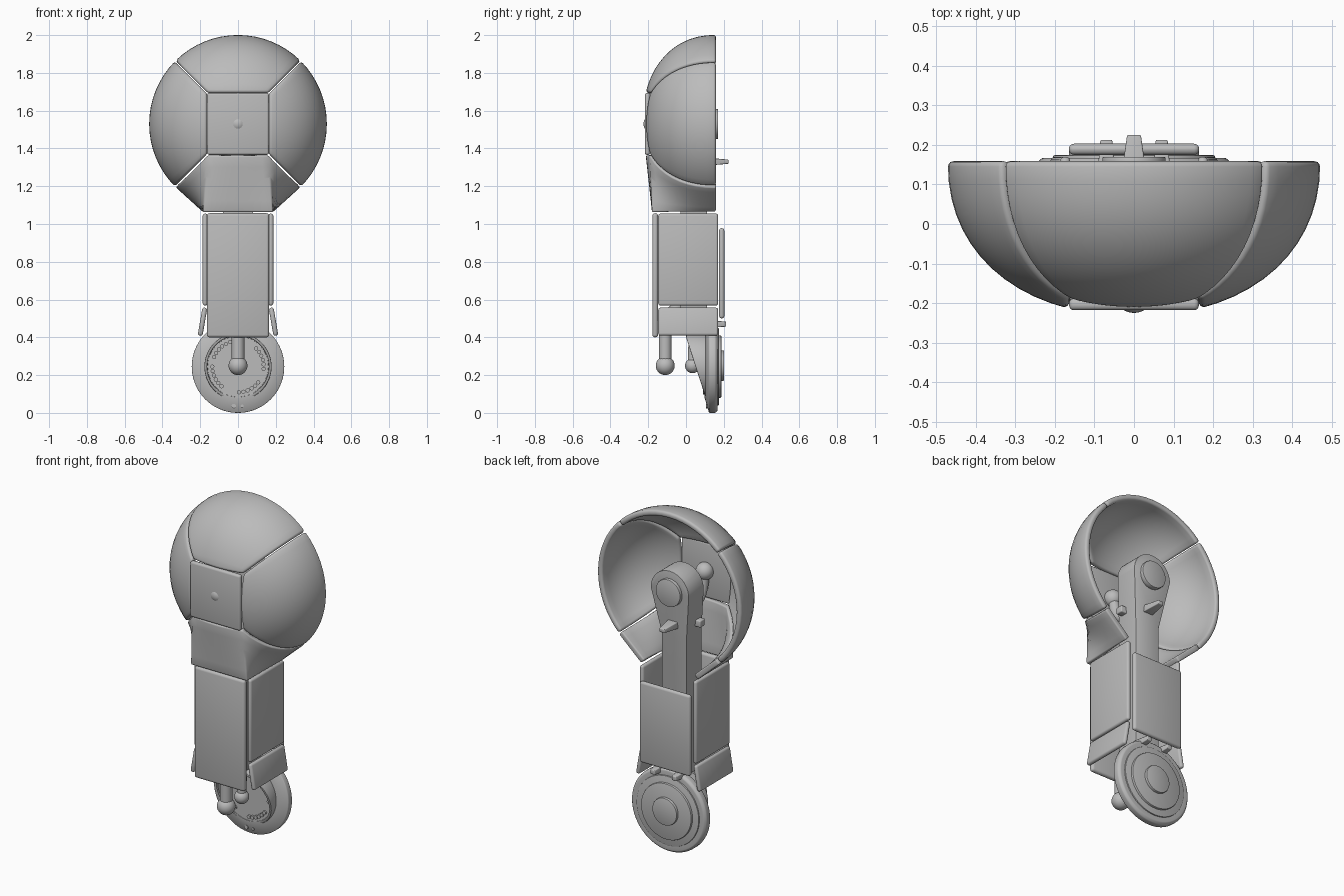
import bpy, bmesh
from math import sin, cos, pi, sqrt, asin, acos, hypot, radians
from mathutils import Vector, Matrix

old = bpy.data.objects.get("Cube")
if old:
    bpy.data.objects.remove(old, do_unlink=True)

grey = bpy.data.materials.new("light_grey")
grey.use_nodes = True
colour = (0.5, 0.5, 0.5, 1)
grey.diffuse_color = colour
grey.node_tree.nodes["Principled BSDF"].inputs["Base Color"].default_value = colour

parts = []
R, DEPTH, RIM_Y, CZ = 0.471, 0.39, 0.158, 1.53   # shoulder dome
FULL = 2.2                                       # dome fullness, 2 is an ellipse
HALF, GAP = 0.168, 0.007                         # centre square, seam width


def add(name, data):
    ob = bpy.data.objects.new(name, data)
    bpy.context.collection.objects.link(ob)
    data.materials.append(grey)
    parts.append(ob)
    return ob


def from_bm(name, bm, bevel=0.0, segments=3):
    me = bpy.data.meshes.new(name)
    bm.to_mesh(me)
    bm.free()
    ob = add(name, me)
    if bevel:
        m = ob.modifiers.new("bevel", "BEVEL")
        m.width, m.segments, m.limit_method = bevel, segments, "ANGLE"
        m.angle_limit = radians(35)
    return ob


def box(name, lo, hi, bevel=0.012, tilt=0.0, taper=1.0):
    lo, hi = Vector(lo), Vector(hi)
    bm = bmesh.new()
    bmesh.ops.create_cube(bm, size=1)
    for v in bm.verts:
        if v.co.y > 0:
            v.co.x *= taper
            v.co.z *= taper
    mid = Matrix.Translation((lo + hi) / 2)
    size = Matrix.Diagonal((*(hi - lo), 1))
    bm.transform(mid @ Matrix.Rotation(tilt, 4, "Y") @ size)
    return from_bm(name, bm, bevel)


def disc(name, x, z, r, y0, y1, bevel=0.0, n=64):
    bm = bmesh.new()
    bmesh.ops.create_cone(bm, cap_ends=True, segments=n, radius1=r, radius2=r, depth=y1 - y0)
    bm.transform(Matrix.Translation((x, (y0 + y1) / 2, z)) @ Matrix.Rotation(pi / 2, 4, "X"))
    return from_bm(name, bm, bevel, 2)


def ball(name, co, r):
    bm = bmesh.new()
    bmesh.ops.create_uvsphere(bm, u_segments=32, v_segments=16, radius=r)
    bm.transform(Matrix.Translation(co))
    return from_bm(name, bm)


def rod(name, points, r):
    cu = bpy.data.curves.new(name, "CURVE")
    cu.dimensions, cu.bevel_depth, cu.bevel_resolution = "3D", r, 5
    cu.use_fill_caps = True
    sp = cu.splines.new("NURBS")
    sp.points.add(len(points) - 1)
    for p, co in zip(sp.points, points):
        p.co = (*co, 1)
    sp.use_endpoint_u, sp.order_u, sp.resolution_u = True, 3, 8
    return add(name, cu)


def shell(name, rows, thick=0.033, turn=0.0):
    """Skin a grid of points, thicken it inwards and round its rim."""
    bm = bmesh.new()
    vs = [[bm.verts.new(p) for p in row] for row in rows]
    for a, b in zip(vs, vs[1:]):
        for i in range(len(a) - 1):
            bm.faces.new((a[i], a[i + 1], b[i + 1], b[i]))
    bm.normal_update()
    centre = Vector((0, RIM_Y, CZ))
    if sum(f.normal.dot(f.calc_center_median() - centre) for f in bm.faces) < 0:
        bmesh.ops.reverse_faces(bm, faces=bm.faces[:])
    pivot = Matrix.Translation(centre)
    bm.transform(pivot @ Matrix.Rotation(turn, 4, "Y") @ pivot.inverted())
    ob = from_bm(name, bm)
    m = ob.modifiers.new("thickness", "SOLIDIFY")
    m.thickness, m.offset, m.use_even_offset = thick, -1, True
    m = ob.modifiers.new("bevel", "BEVEL")
    m.width, m.segments, m.limit_method = 0.013, 3, "ANGLE"
    m.angle_limit = radians(40)
    return ob


def ring(name, profile):
    """Revolve a closed (radius, y) profile about the wheel axis; y may depend on z."""
    bm = bmesh.new()
    loops = []
    for k in range(72):
        a = 2 * pi * k / 72
        loop = []
        for r, y in profile:
            z = WZ + r * sin(a)
            loop.append(bm.verts.new((r * cos(a), y(z) if callable(y) else y, z)))
        loops.append(loop)
    for k in range(72):
        a, b = loops[k - 1], loops[k]
        for i in range(len(profile)):
            bm.faces.new((a[i - 1], a[i], b[i], b[i - 1]))
    bmesh.ops.recalc_face_normals(bm, faces=bm.faces[:])
    return from_bm(name, bm, 0.004, 2)


def dome_y(r):
    return RIM_Y - DEPTH * max(0, 1 - (r / R) ** FULL) ** (1 / FULL)


# Three dome panels around the centre square
T_CORNER = acos(HALF * sqrt(2) / R)


def dome_rows(nu=16, nv=12):
    rows = []
    for j in range(nv + 1):
        v = j / nv
        widest = pi / 4 - asin(GAP / 2 / (R * cos(v * T_CORNER)))
        row = []
        for i in range(nu + 1):
            phi = (2 * i / nu - 1) * widest
            r = R * cos(v * acos(HALF / cos(phi) / R))
            row.append((r * sin(phi), dome_y(r), CZ + r * cos(phi)))
        rows.append(row)
    return rows


for name, turn in (("dome_top", 0), ("dome_left", pi / 2), ("dome_right", -pi / 2)):
    shell(name, dome_rows(), turn=turn)

# Lower collar blends the dome seam into a square sleeve
N = 9
seam, sleeve = [], []
for i in range(N):
    r = R * cos(T_CORNER * i / N)
    seam.append(Vector((-r / sqrt(2) + GAP / 2, dome_y(r), CZ - r / sqrt(2) - GAP / 2)))
    sleeve.append(Vector((-0.185, RIM_Y - 0.338 * i / N, 1.063)))
for i in range(N + 1):
    s = 2 * i / N - 1
    x = s * (HALF - GAP / 2)
    seam.append(Vector((x, dome_y(hypot(x, HALF)), CZ - HALF)))
    sleeve.append(Vector((s * 0.185, -0.18, 1.063)))
flip = Matrix.Diagonal((-1, 1, 1))
seam += [flip @ p for p in reversed(seam[:N])]
sleeve += [flip @ p for p in reversed(sleeve[:N])]
shell("collar", [[a.lerp(b, k / 5) for a, b in zip(seam, sleeve)] for k in range(6)])

# Flat armour plates
box("centre_plate", (-0.164, -0.218, 1.366), (0.164, -0.188, 1.694))
box("front_plate", (-0.165, -0.178, 0.4), (0.165, -0.148, 1.057), 0.014)
box("back_plate", (-0.165, 0.175, 0.5), (0.165, 0.203, 0.978), 0.013)
for side, s in (("left", 1), ("right", -1)):
    x0, x1 = sorted((s * 0.161, s * 0.187))
    box(f"side_plate_{side}", (x0, -0.147, 0.568), (x1, 0.17, 1.055))
    x0, x1 = sorted((s * 0.175, s * 0.201))
    box(f"lower_side_plate_{side}", (x0, -0.147, 0.408), (x1, 0.17, 0.558), tilt=-s * 0.17)
    box(f"lower_latch_{side}", (s * 0.07 - 0.025, 0.1, 0.448), (s * 0.07 + 0.025, 0.213, 0.492), 0.004, taper=0.6)

# Inner arm with a rounded shoulder end, its shaft set further forward
outline = [(0.124 * cos(a), CZ + 0.124 * sin(a)) for a in (pi * k / 24 for k in range(25))]
outline += [(-0.08, 1.25), (-0.08, 0.45), (0.08, 0.45), (0.08, 1.25)]
bm = bmesh.new()
face = bm.faces.new([bm.verts.new((x, 0.012 if z > 1.4 else -0.03, z)) for x, z in outline])
ext = bmesh.ops.extrude_face_region(bm, geom=[face])["geom"]
bmesh.ops.translate(bm, vec=(0, 0.14, 0), verts=[g for g in ext if isinstance(g, bmesh.types.BMVert)])
bmesh.ops.triangulate(bm, faces=[f for f in bm.faces if len(f.verts) > 4])
bmesh.ops.recalc_face_normals(bm, faces=bm.faces[:])
from_bm("inner_arm", bm, 0.01)
disc("shoulder_cap", 0, CZ, 0.08, 0.14, 0.17, 0.004)
box("arm_latch", (-0.035, 0.1, 1.308), (0.035, 0.225, 1.352), 0.004, taper=0.5)
box("arm_crossbar", (-0.125, 0.0, 1.31), (0.125, 0.045, 1.35), 0.006)

# Ball-ended rods
ball("upper_ball", (0, -0.175, CZ), 0.05)
rod("upper_rod", [(0, -0.17, 1.53), (0, -0.16, 1.42), (0, -0.08, 1.36), (0, 0.03, 1.32)], 0.03)
ball("lower_ball", (0, -0.11, 0.25), 0.05)
rod("lower_rod", [(0, -0.11, 0.25), (0, -0.11, 0.42), (0, -0.11, 0.52), (0, 0.02, 0.6)], 0.034)
ball("rear_ball", (0, 0.035, 0.25), 0.04)
rod("rear_rod", [(0, 0.035, 0.25), (0, 0.035, 0.38), (0, 0.05, 0.5)], 0.026)

# Wrist wheel: thin rim, slanted scoop wall in front, stepped discs behind
WZ, WR = 0.245, 0.245


def slant(z):
    return max(0.0, 0.13 - 0.324 * z)


ring("wheel_rim", [(WR, 0.122), (WR, 0.155), (WR - 0.012, 0.167), (0.16, 0.167), (0.16, 0.097)])
ring("wheel_scoop", [(0.178, slant), (0.178, 0.13), (0.163, 0.13), (0.163, slant)])
disc("wheel_plate", 0, WZ, 0.17, 0.1, 0.16)
disc("wheel_back_step", 0, WZ, 0.205, 0.15, 0.174, 0.004)
disc("wheel_back_disc", 0, WZ, 0.165, 0.15, 0.187, 0.005)
disc("wheel_hub", 0, WZ + 0.005, 0.08, 0.17, 0.202, 0.004)
for start in (-88, -5, 108, 180):
    for k in range(6):
        a = radians(start + 10 * k)
        disc("wheel_stud", 0.136 * cos(a), WZ + 0.136 * sin(a), 0.011, 0.09, 0.106, n=12)
for x, r in ((-0.022, 0.012), (0.022, 0.008)):
    disc("rim_stud", x, 0.036, r, 0.106, 0.13, n=16)

# Bake modifiers and curves, then smooth while keeping hard edges
bpy.ops.object.select_all(action="DESELECT")
for ob in parts:
    ob.select_set(True)
bpy.context.view_layer.objects.active = parts[0]
bpy.ops.object.convert(target="MESH")
bpy.ops.object.shade_smooth_by_angle(angle=radians(35))
